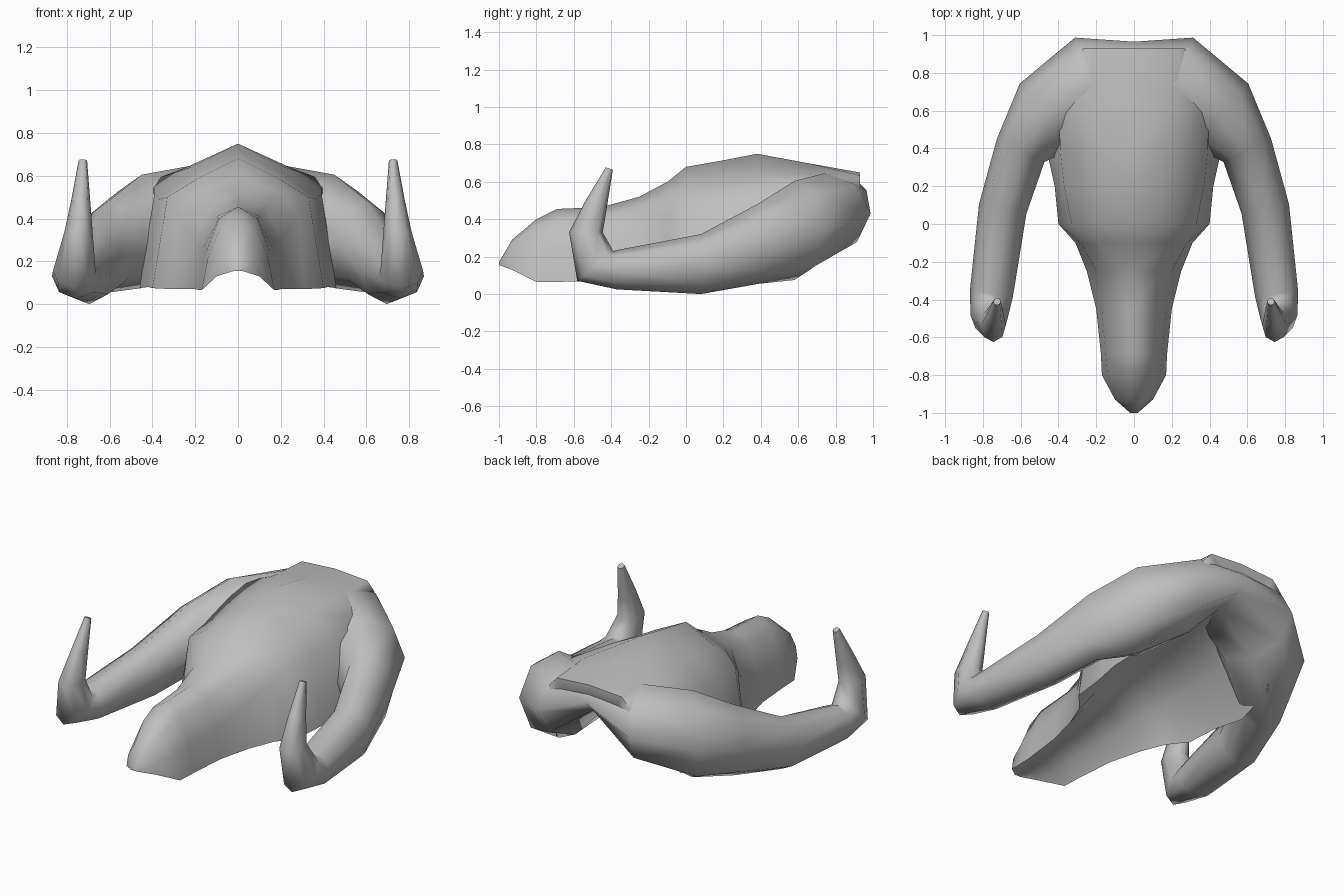
import bpy, bmesh, math
from mathutils import Vector

cube = bpy.data.objects.get("Cube")
if cube:
    bpy.data.objects.remove(cube, do_unlink=True)

GREY = (0.52, 0.52, 0.52, 1)
bone = bpy.data.materials.new("bone_grey")
bone.use_nodes = True
bone.diffuse_color = GREY
bone.node_tree.nodes["Principled BSDF"].inputs["Base Color"].default_value = GREY


def finish(name, bm, angle):
    """Make a mirrored, smooth-shaded object from a half mesh."""
    bmesh.ops.remove_doubles(bm, verts=bm.verts, dist=0.001)
    bmesh.ops.recalc_face_normals(bm, faces=bm.faces)
    me = bpy.data.meshes.new(name)
    bm.to_mesh(me)
    bm.free()
    me.materials.append(bone)
    ob = bpy.data.objects.new(name, me)
    bpy.context.collection.objects.link(ob)
    mod = ob.modifiers.new("mirror", 'MIRROR')
    mod.use_clip = True
    bpy.ops.object.select_all(action='DESELECT')
    ob.select_set(True)
    bpy.context.view_layer.objects.active = ob
    bpy.ops.object.shade_smooth_by_angle(angle=math.radians(angle))


def loft(bm, rows, closed):
    """Bridge neighbouring rows of points with quads."""
    rings = [[bm.verts.new(p) for p in row] for row in rows]
    n = len(rings[0])
    for a, b in zip(rings, rings[1:]):
        for i in range(n if closed else n - 1):
            j = (i + 1) % n
            bm.faces.new((a[i], a[j], b[j], b[i]))
    return rings


# Skull: y, crown z, shoulder x z, side x z, lower edge x z, palate z
stations = [
    (-1.0, .17, .015, .165, .02, .16, .02, .155, .155),
    (-.93, .29, .05, .27, .09, .20, .10, .13, .16),
    (-.80, .40, .08, .36, .14, .22, .17, .065, .17),
    (-.69, .455, .09, .40, .15, .24, .175, .065, .19),
    (-.45, .465, .10, .41, .17, .25, .20, .07, .22),
    (-.25, .52, .13, .46, .20, .30, .25, .07, .25),
    (-.10, .60, .19, .53, .28, .42, .31, .07, .29),
    (0.0, .68, .20, .58, .33, .50, .40, .075, .33),
    (.20, .715, .21, .61, .37, .49, .42, .08, .38),
    (.38, .75, .22, .64, .39, .52, .46, .075, .42),
    (.65, .70, .24, .64, .40, .58, .42, .12, .46),
    (.93, .65, .22, .635, .27, .58, .25, .46, .53),
]
rows = []
for y, top, x1, z1, x2, z2, x3, z3, palate in stations:
    inner_z = palate + (z3 - palate) * 0.3
    rows.append([(0, y, top), (x1, y, z1), (x2, y, z2), (x3, y, z3),
                 (x3 * 0.6, y, inner_z), (0, y, palate)])
bm = bmesh.new()
rings = loft(bm, rows, False)
for end in (rings[0], rings[-1]):
    bm.faces.new(end)
finish("skull", bm, 75)

# Horns, joined across the nape: centre x y z, half width, half height
path = [
    (0, .73, .555, .235, .10),
    (.23, .74, .43, .26, .215),
    (.45, .58, .34, .225, .265),
    (.60, .39, .27, .14, .215),
    (.695, .08, .16, .128, .16),
    (.755, -.37, .13, .115, .105),
    (.765, -.485, .15, .10, .125),
    (.745, -.535, .33, .067, .09),
    (.735, -.48, .48, .045, .06),
    (.725, -.41, .67, .02, .02),
]
SIDES = 8
points = [Vector(p[:3]) for p in path]
side, up, last = Vector((0, 1, 0)), Vector((0, 0, 1)), Vector((1, 0, 0))
rows = []
for i, (x, y, z, width, height) in enumerate(path):
    before, after = points[max(i - 1, 0)], points[min(i + 1, len(path) - 1)]
    tangent = (after - before).normalized()
    if i == 0:
        tangent = Vector((1, 0, 0))
    elif i < 6:
        # The thick part keeps upright cross-sections
        tangent = Vector((tangent.x, tangent.y, 0)).normalized()
    turn = last.rotation_difference(tangent)
    side, up, last = turn @ side, turn @ up, tangent
    rows.append([points[i] + side * width * math.cos(a) + up * height * math.sin(a)
                 for a in (2 * math.pi * k / SIDES for k in range(SIDES))])
bm = bmesh.new()
rings = loft(bm, rows, True)
bm.faces.new(rings[-1])
finish("horns", bm, 75)
